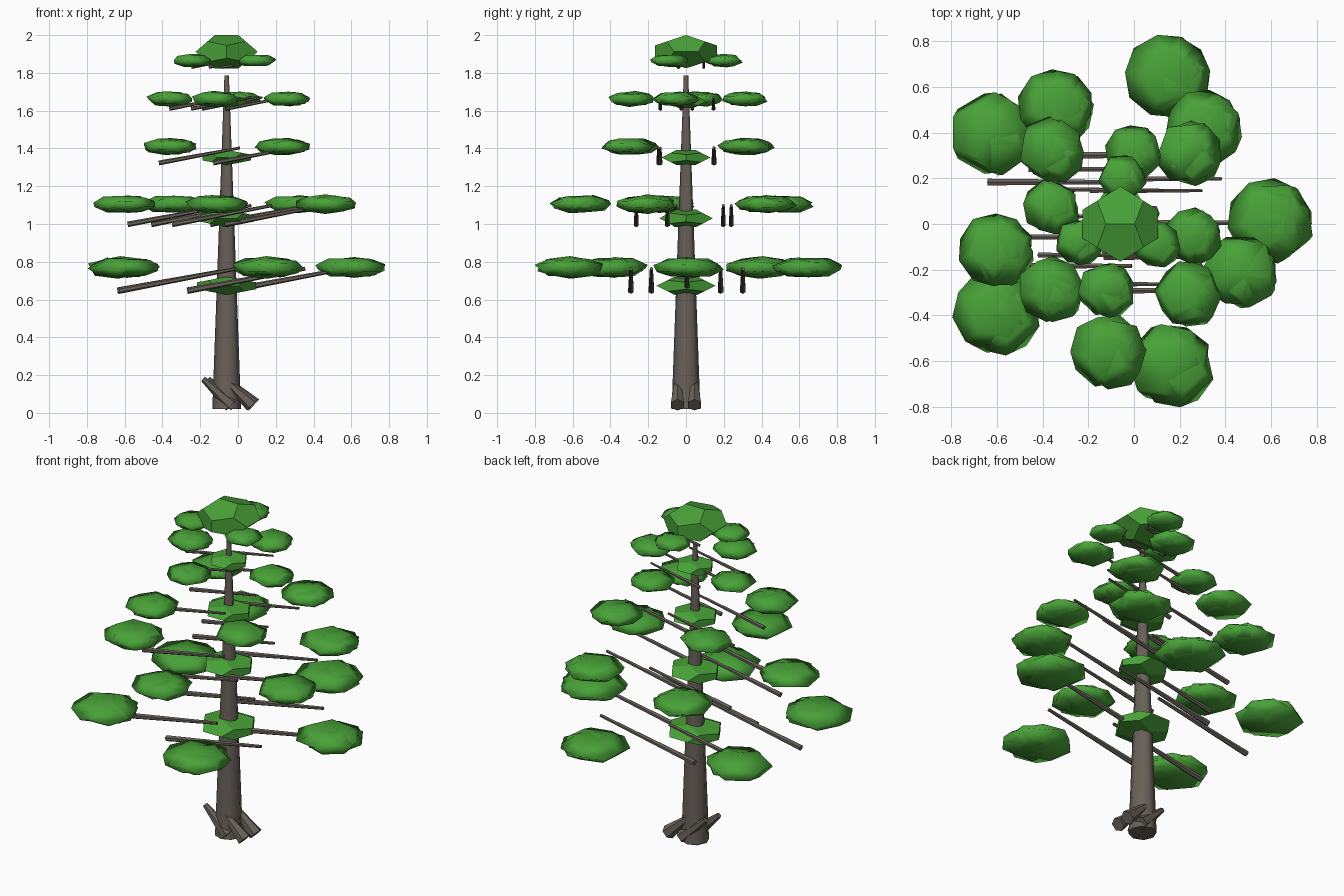
import bpy, bmesh, math, random
from mathutils import Vector, Matrix

if "Cube" in bpy.data.objects:
    bpy.data.objects.remove(bpy.data.objects["Cube"])

random.seed(4)
TX = -0.06  # trunk axis position in x


def material(name, rgb):
    m = bpy.data.materials.new(name)
    m.diffuse_color = (*rgb, 1)
    m.use_nodes = True
    m.node_tree.nodes["Principled BSDF"].inputs["Base Color"].default_value = m.diffuse_color
    return m


LEAF = material("leaf green", (0.066, 0.36, 0.04))
BARK = material("grey brown bark", (0.14, 0.12, 0.10))


def finish(name, bm, mat, smooth):
    bmesh.ops.recalc_face_normals(bm, faces=bm.faces)
    me = bpy.data.meshes.new(name)
    bm.to_mesh(me)
    bm.free()
    me.materials.append(mat)
    for p in me.polygons:
        p.use_smooth = smooth
    ob = bpy.data.objects.new(name, me)
    bpy.context.collection.objects.link(ob)
    return ob


def add_dodecahedron(bm, matrix):
    """Twelve-sided solid of radius 1, with a top edge along x."""
    g = (1 + math.sqrt(5)) / 2
    pts = [(x, y, z) for x in (-1, 1) for y in (-1, 1) for z in (-1, 1)]
    for a in (-1, 1):
        for b in (-1, 1):
            pts += [(a / g, 0, b * g), (0, a * g, b / g), (a * g, b / g, 0)]
    part = bmesh.new()
    for p in pts:
        part.verts.new(Vector(p) / math.sqrt(3))
    bmesh.ops.convex_hull(part, input=part.verts)
    bmesh.ops.dissolve_limit(part, angle_limit=0.05, verts=part.verts, edges=part.edges)
    bmesh.ops.transform(part, matrix=matrix, verts=part.verts)
    tmp = bpy.data.meshes.new("tmp")
    part.to_mesh(tmp)
    part.free()
    bm.from_mesh(tmp)
    bpy.data.meshes.remove(tmp)


def flat(loc, r, h):
    return Matrix.Translation(loc) @ Matrix.Diagonal((r, r, h, 1))


def rod(name, a, b, r1, r2, sides):
    """Tapered stick from a to b."""
    a, b = Vector(a), Vector(b)
    bm = bmesh.new()
    bmesh.ops.create_cone(bm, cap_ends=True, segments=sides, radius1=r1, radius2=r2,
                          depth=(b - a).length)
    rot = (b - a).to_track_quat('Z', 'Y').to_matrix().to_4x4()
    bm.transform(Matrix.Translation((a + b) / 2) @ rot)
    ob = finish(name, bm, BARK, True)
    bpy.context.view_layer.objects.active = ob
    ob.select_set(True)
    bpy.ops.object.shade_smooth_by_angle(angle=math.radians(50))
    ob.select_set(False)


def leaf_clump(name, x, y, z, r, h):
    """Three overlapping, softly shaded flattened lumps."""
    bm = bmesh.new()
    for dx, dy, s in ((-0.05, 0.04, 1.0), (0.12, -0.10, 0.9), (0.08, 0.06, 0.92)):
        turn = Matrix.Rotation(random.uniform(0, 6.28), 4, 'Z') @ \
            Matrix.Rotation(random.uniform(0, 6.28), 4, 'X')
        add_dodecahedron(bm, flat((x + dx * r, y + dy * r, z), r * s, h * s) @ turn)
    finish(name, bm, LEAF, True)


# Trunk
rod("trunk", (TX, 0, 0.02), (TX, 0, 1.785), 0.076, 0.012, 8)

# Roots: slanted tapered stubs
for i, (x, y) in enumerate([(-0.11, -0.045), (-0.085, 0.045), (0.0, -0.045), (0.01, 0.045)]):
    rod(f"root_{i}", (x + 0.075, y, 0.042), (x - 0.075, y, 0.18), 0.04, 0.015, 6)

# Tiers: clump height, radius, half thickness, branch mid height, half rise, half run, clump centres
tiers = [
    (0.77, 0.188, 0.060, 0.705, 0.058, 0.31,
     [(0.15, 0.64), (-0.62, 0.39), (-0.60, -0.39), (0.16, -0.62), (0.60, 0.01)]),
    (1.105, 0.166, 0.052, 1.048, 0.050, 0.265,
     [(0.31, 0.42), (-0.34, 0.51), (-0.60, -0.12), (-0.11, -0.56), (0.47, -0.21)]),
    (1.41, 0.146, 0.047, 1.363, 0.040, 0.215,
     [(0.24, 0.31), (-0.36, 0.32), (-0.36, -0.29), (0.24, -0.31)]),
    (1.662, 0.124, 0.043, 1.64, 0.030, 0.16,
     [(0.0, 0.31), (-0.36, 0.07), (-0.12, -0.29), (0.26, -0.055)]),
    (1.865, 0.103, 0.037, 1.848, 0.018, 0.10,
     [(-0.05, 0.20), (-0.24, -0.08), (0.10, -0.09)]),
]
for t, (z, r, h, bz, rise, run, spots) in enumerate(tiers):
    thick = 0.017 - 0.002 * t
    for i, (x, y) in enumerate(spots):
        leaf_clump(f"leaf_clump_{t}_{i}", x, y, z, r, h)
        mx, my = TX + (x - TX) * 0.48, y * 0.47
        rod(f"branch_{t}_{i}", (mx - run, my, bz - rise), (mx + run, my, bz + rise),
            thick, thick * 0.55, 6)

# Flat leafy collars around the trunk
for i, (z, r, h) in enumerate([(0.673, 0.168, 0.051), (1.03, 0.152, 0.049),
                               (1.352, 0.138, 0.043), (1.65, 0.115, 0.038)]):
    bm = bmesh.new()
    add_dodecahedron(bm, flat((TX, 0, z), r, h) @ Matrix.Rotation(math.pi / 2, 4, 'Z'))
    finish(f"trunk_collar_{i}", bm, LEAF, False)

# Crown
bm = bmesh.new()
add_dodecahedron(bm, flat((TX, 0, 1.912), 0.176, 0.094))
finish("crown", bm, LEAF, False)
